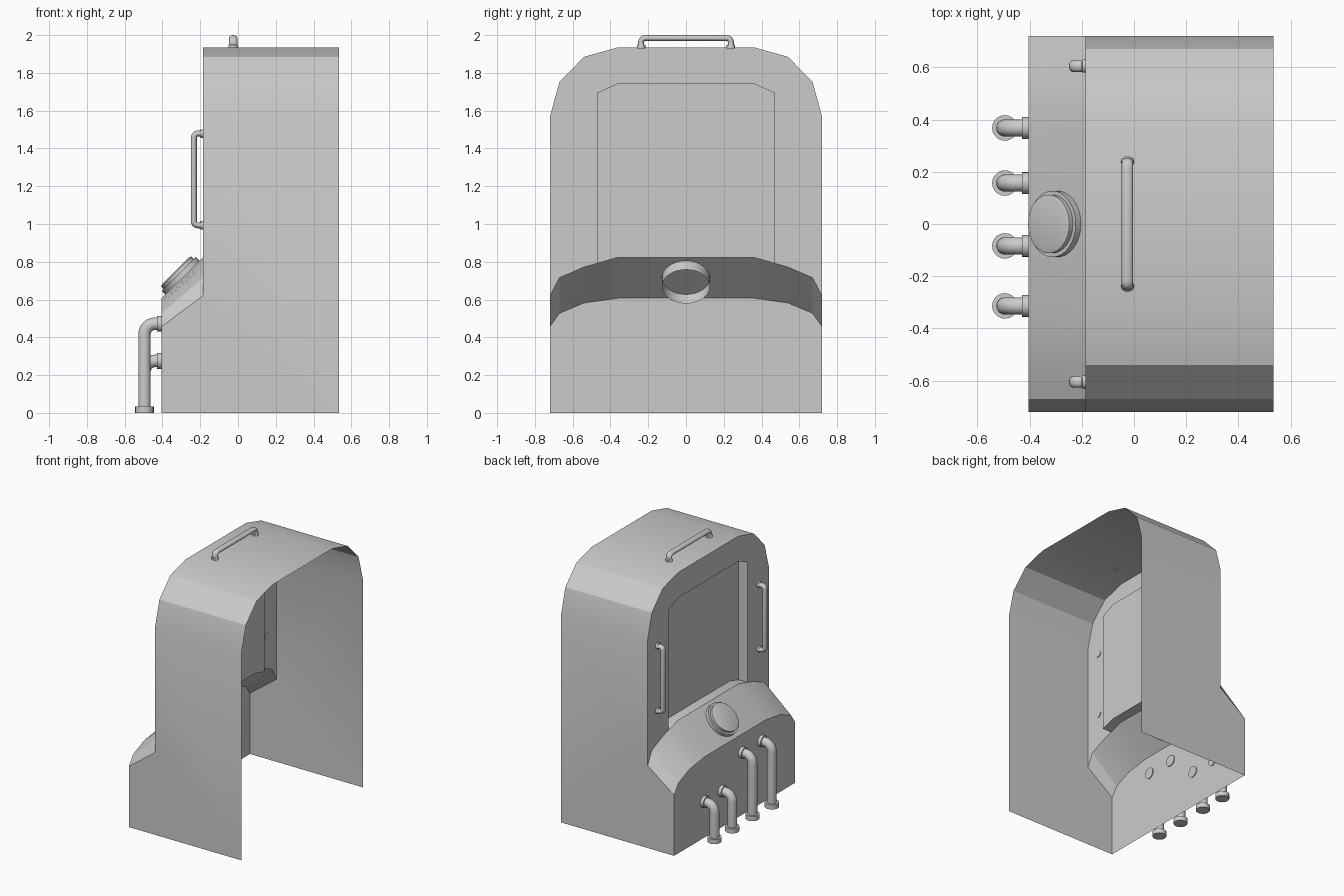
import bpy, bmesh
from math import sin, cos, pi
from mathutils import Vector as V

if "Cube" in bpy.data.objects:
    bpy.data.objects.remove(bpy.data.objects["Cube"])


def finish(name, bm, angle, recalc=True):
    bmesh.ops.remove_doubles(bm, verts=bm.verts, dist=1e-5)
    if recalc:
        bmesh.ops.recalc_face_normals(bm, faces=bm.faces)
    me = bpy.data.meshes.new(name)
    bm.to_mesh(me)
    bm.free()
    ob = bpy.data.objects.new(name, me)
    bpy.context.collection.objects.link(ob)
    bpy.ops.object.select_all(action='DESELECT')
    ob.select_set(True)
    bpy.context.view_layer.objects.active = ob
    bpy.ops.object.shade_smooth_by_angle(angle=angle)
    return ob


def mirrored(half):
    return half + [(-y, z) for y, z in reversed(half)]


def sweep(name, side, stations, segs=20, cap_start=True, cap_end=True):
    """Skin rings given as (centre, tangent, radius along side, other radius)."""
    bm = bmesh.new()
    side = V(side)
    rings = []
    for c, t, ra, rb in stations:
        other = V(t).normalized().cross(side)
        rings.append([bm.verts.new(V(c) + side * ra * cos(2 * pi * i / segs)
                                   + other * rb * sin(2 * pi * i / segs)) for i in range(segs)])
    for r, s in zip(rings, rings[1:]):
        for i in range(segs):
            j = (i + 1) % segs
            bm.faces.new((r[i], r[j], s[j], s[i]))
    if cap_start:
        bm.faces.new(rings[0])
    if cap_end:
        bm.faces.new(rings[-1])
    return finish(name, bm, 0.7)


# Casing: open-backed shell with arched hood, sloping shoulder and recessed window
XF, XM, XR, XB = -0.405, -0.185, -0.11, 0.535
hood = [(.72, 1.57), (.67, 1.752), (.54, 1.885), (.36, 1.935)]
low = [(.72, .457), (.67, .527), (.54, .582), (.36, .607)]
high = [(.72, .62), (.67, .716), (.54, .772), (.47, .792), (.36, .823)]
win = mirrored([(.47, .792), (.47, 1.695), (.36, 1.745)])
sill = [(-.36, .823), (.36, .823)]

bm = bmesh.new()


def face(pts):
    bm.faces.new([bm.verts.new(p) for p in pts])


def strip(x0, prof0, x1, prof1):
    for a, b, c, d in zip(prof0, prof0[1:], prof1, prof1[1:]):
        face([(x0, *a), (x0, *b), (x1, *d), (x1, *c)])


for s in (1, -1):
    outline = [(XF, 0), (XB, 0), (XB, 1.57), (XM, 1.57), (XM, .62), (XF, .457)]
    face([(x, s * .72, z) for x, z in outline])
strip(XM, mirrored(hood), XB, mirrored(hood))
face([(XF, y, z) for y, z in mirrored([(.72, 0)] + low)])
low5 = low[:3] + [(.47, .592)] + low[3:]
strip(XF, mirrored(low5), XM, mirrored(high))
frame = mirrored(hood) + [(-y, z) for y, z in high[:4]] + win[::-1] + high[3::-1]
face([(XM, y, z) for y, z in dict.fromkeys(frame)])
loop = win + sill
strip(XM, loop + loop[:1], XR, loop + loop[:1])
face([(XR, y, z) for y, z in loop])
finish("casing", bm, 0.4)

# Round port on the sloping shoulder
n = V((-.7071, 0, .7071))
c0 = V((-.292, 0, .714))
profile = [(.127, -.064), (.127, .03), (.112, .03), (.112, .05), (.1, .054)]
sweep("port", (0, 1, 0), [(c0 + n * h, n, r, r) for r, h in profile], 32, cap_start=False)


# Grab handles: flattened bar with flared feet
def handle(name, centre, out, along, half):
    centre, out, along = V(centre), V(out), V(along)
    H, B, ra, rb = .049, .022, .022, .016
    st = []
    for h, k in ((-.005, 1.4), (.012, 1.4), (.016, 1)):
        st.append((centre - along * half + out * h, out, ra if k == 1 else .025, rb * k))
    for i in range(5):
        a = i * pi / 8
        p = centre + along * (-half + B - B * cos(a)) + out * (H - B + B * sin(a))
        st.append((p, out * cos(a) + along * sin(a), ra, rb))
    back = []
    for p, t, a, b in reversed(st):
        q = p - 2 * along * (p - centre).dot(along)
        t = V(t)
        back.append((q, 2 * along * t.dot(along) - t, a, b))
    sweep(name, out.cross(along), st + back, 16)


handle("top_handle", (-.025, 0, 1.935), (0, 0, 1), (0, 1, 0), .238)
for s, label in ((1, "left"), (-1, "right")):
    handle(label + "_handle", (XM, s * .605, 1.236), (-1, 0, 0), (0, 0, 1), .243)


# Elbow pipes running from the base wall to floor flanges
def pipe(name, y, z):
    px, B, r = -.495, .055, .033
    st = [((x, y, z), (-1, 0, 0), q, q) for x, q in
          ((XF + .006, .042), (-.43, .042), (-.43, r))]
    for i in range(7):
        a = i * pi / 12
        st.append(((px + B - B * sin(a), y, z - B + B * cos(a)), (-cos(a), 0, -sin(a)), r, r))
    st += [((px, y, h), (0, 0, -1), q, q) for h, q in ((.035, r), (.035, .049), (0, .049))]
    sweep(name, (0, 1, 0), st)


for i, (y, z) in enumerate(((.368, .275), (.157, .275), (-.084, .472), (-.314, .472))):
    pipe("pipe_%d" % (i + 1), y, z)
